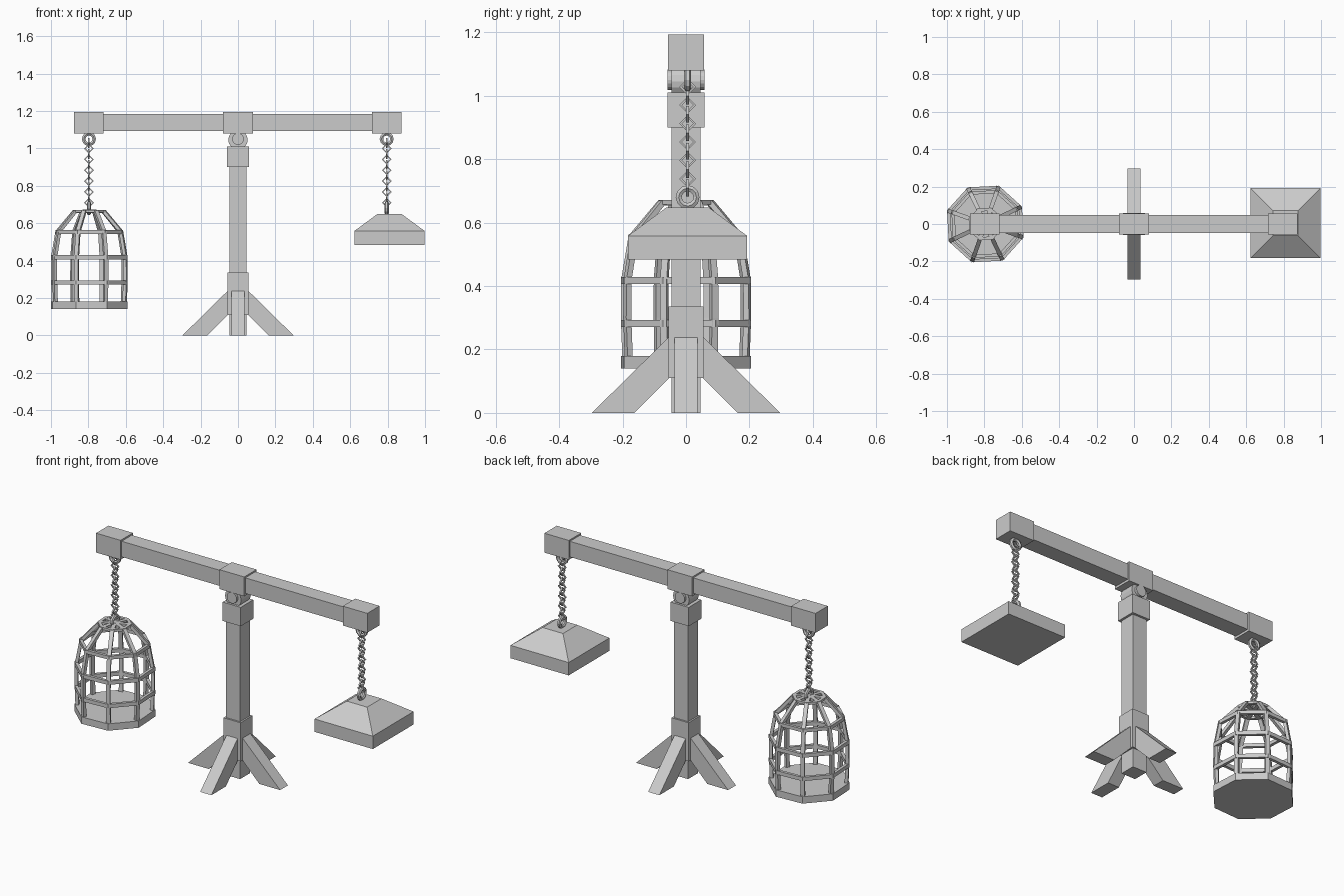
import bpy, bmesh
from math import sin, cos, pi, radians
from mathutils import Vector

if "Cube" in bpy.data.objects:
    bpy.data.objects.remove(bpy.data.objects["Cube"])


def finish(name, verts, faces):
    me = bpy.data.meshes.new(name)
    bm = bmesh.new()
    vs = [bm.verts.new(v) for v in verts]
    for f in faces:
        bm.faces.new([vs[i] for i in f])
    bmesh.ops.recalc_face_normals(bm, faces=bm.faces)
    bm.to_mesh(me)
    bm.free()
    ob = bpy.data.objects.new(name, me)
    bpy.context.collection.objects.link(ob)
    return ob


def loft(name, sections, closed=False):
    """Skin equal-length vertex loops; cap the ends unless closed."""
    n, m = len(sections[0]), len(sections)
    verts = [v for s in sections for v in s]
    faces = []
    for i in range(m if closed else m - 1):
        a, b = i * n, ((i + 1) % m) * n
        for j in range(n):
            k = (j + 1) % n
            faces.append((a + j, a + k, b + k, b + j))
    if not closed:
        faces += [tuple(range(n)), tuple(range((m - 1) * n, m * n))]
    return finish(name, verts, faces)


def rect(cx, cy, hx, hy, z):
    return [(cx - hx, cy - hy, z), (cx + hx, cy - hy, z), (cx + hx, cy + hy, z), (cx - hx, cy + hy, z)]


def box(name, cx, hx, hy, z0, z1):
    return loft(name, [rect(cx, 0, hx, hy, z0), rect(cx, 0, hx, hy, z1)])


def torus(name, c, R, r, n, m, plane):
    """Ring standing upright in the 'xz' or 'yz' plane."""
    secs = []
    for i in range(n):
        a = 2 * pi * i / n
        sec = []
        for j in range(m):
            b = 2 * pi * (j + 0.5) / m
            u, w, t = (R + r * cos(b)) * cos(a), (R + r * cos(b)) * sin(a), r * sin(b)
            sec.append((c[0] + (u if plane == 'xz' else t), c[1] + (t if plane == 'xz' else u), c[2] + w))
        secs.append(sec)
    return loft(name, secs, True)


def pin(name, r, hy, z, n=16):
    ring = [(r * cos(2 * pi * i / n), z + r * sin(2 * pi * i / n)) for i in range(n)]
    return loft(name, [[(x, y, zz) for x, zz in ring] for y in (-hy, hy)])


# Post with collars
box("post", 0, 0.045, 0.045, 0, 0.95)
box("post_top_cap", 0, 0.058, 0.058, 0.90, 1.01)
box("post_base_collar", 0, 0.055, 0.055, 0.11, 0.335)

# Four splayed legs
leg = [(0.05, 0.243), (0.05, 0.113), (0.163, 0), (0.297, 0)]
for i in range(4):
    d = Vector((round(cos(i * pi / 2)), round(sin(i * pi / 2)), 0))
    s = Vector((-d.y, d.x, 0))
    loft(f"leg_{i}", [[d * u + s * w + Vector((0, 0, z)) for u, z in leg] for w in (-0.036, 0.036)])

# Pivot between post and beam
pin("pivot_barrel", 0.052, 0.045, 1.045)
pin("pivot_pin", 0.032, 0.058, 1.05)

# Beam with collars
box("beam", 0, 0.85, 0.047, 1.093, 1.184)
box("beam_center_collar", 0, 0.08, 0.057, 1.08, 1.193)
for side, x in (("left", -0.797), ("right", 0.795)):
    box(f"beam_end_cap_{side}", x, 0.079, 0.057, 1.08, 1.193)
    # Chains: ring, alternating diamond links, ring
    y = 0.005
    torus(f"upper_ring_{side}", (x, y, 1.05), 0.028, 0.011, 12, 6, 'xz')
    for k in range(12):
        torus(f"chain_link_{side}_{k}", (x, y, 1.028 - 0.029 * k), 0.022, 0.006, 4, 4,
              'xz' if k % 2 else 'yz')
    torus(f"lower_ring_{side}", (x, y, 0.68), 0.028, 0.011, 12, 6, 'yz')

# Counterweight: square slab with a sloped top
loft("counterweight", [rect(0.81, 0.005, h, h, z) for h, z in
                       ((0.188, 0.483), (0.188, 0.558), (0.066, 0.648))])

# Cage, eight sided
CX, ROT = -0.795, radians(25.5)


def polar(r, a, z, t=0):
    return (CX + r * cos(a) - t * sin(a), r * sin(a) + t * cos(a), z)


angles = [ROT + i * pi / 4 for i in range(8)]
loft("cage_floor", [[polar(0.217, a, z) for a in angles] for z in (0.14, 0.18)])

# Rails: outer radius, middle height, half height
for i, (r, z, h) in enumerate(((0.217, 0.282, 0.011), (0.217, 0.418, 0.011),
                               (0.192, 0.553, 0.010), (0.092, 0.664, 0.007))):
    prof = [(r, z - h), (r, z + h), (r - 0.018, z + h), (r - 0.018, z - h)]
    loft(f"cage_rail_{i}", [[polar(pr, a, pz) for pr, pz in prof] for a in angles], True)

# Bars bending inward to the crown
path = [Vector(p) for p in ((0.2, 0.17), (0.205, 0.3), (0.204, 0.42), (0.18, 0.555), (0.085, 0.662), (0.0, 0.664))]
for i, a in enumerate(angles):
    secs = []
    for k, p in enumerate(path):
        t = (path[min(k + 1, len(path) - 1)] - path[max(k - 1, 0)]).normalized()
        n = Vector((t.y, -t.x)) * 0.009
        o, q = p + n, p - n
        secs.append([polar(o.x, a, o.y, -0.011), polar(o.x, a, o.y, 0.011),
                     polar(q.x, a, q.y, 0.011), polar(q.x, a, q.y, -0.011)])
    loft(f"cage_bar_{i}", secs)
